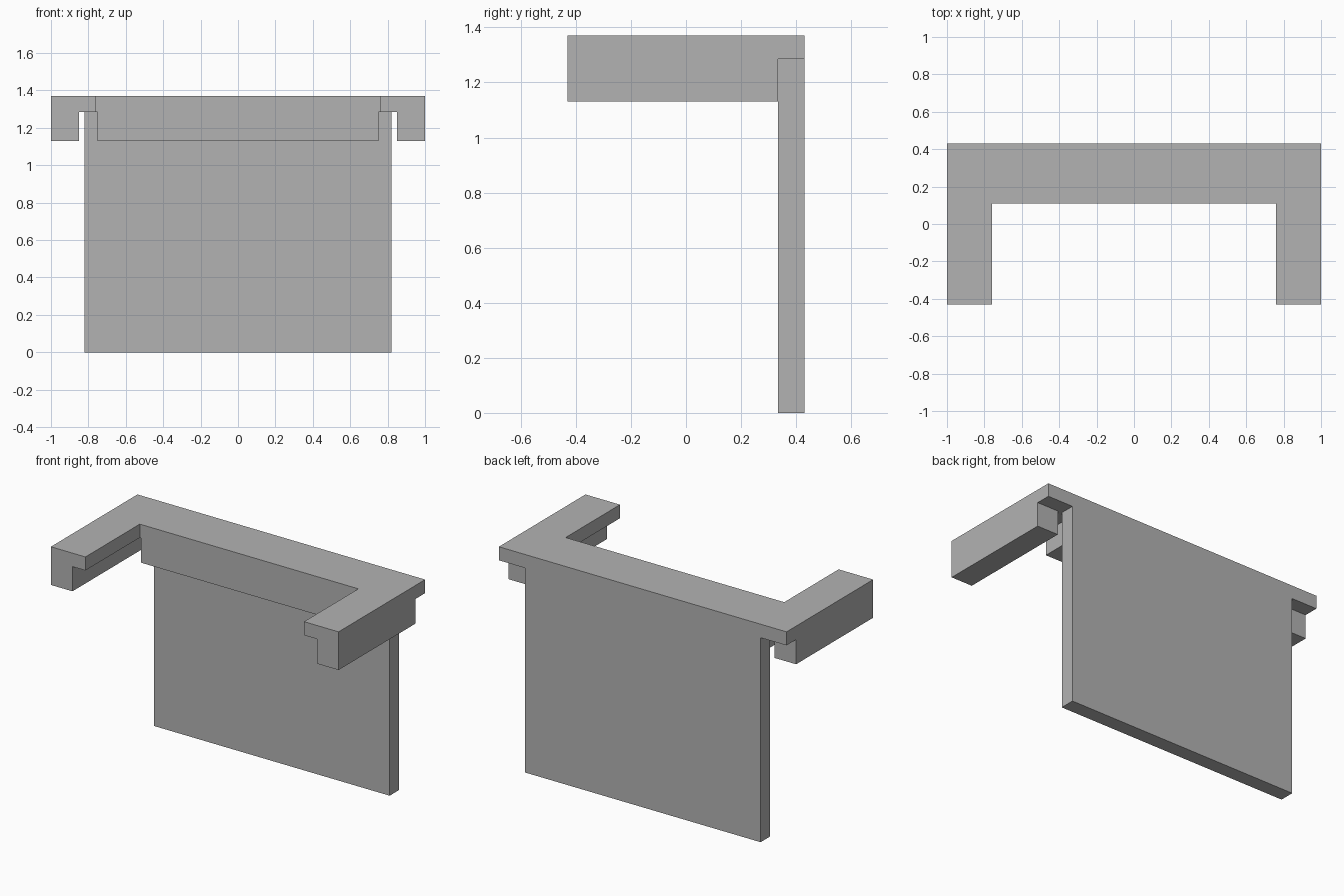
import bpy
import bmesh

cube = bpy.data.objects.get("Cube")
if cube:
    bpy.data.objects.remove(cube, do_unlink=True)

grey = bpy.data.materials.new("plain_grey")
colour = (0.45, 0.45, 0.45, 1)
grey.diffuse_color = colour
grey.use_nodes = True
grey.node_tree.nodes["Principled BSDF"].inputs["Base Color"].default_value = colour

# Shared levels and depths
FRONT, BACK = -0.43, 0.43
APRON_FRONT, PANEL_FRONT = 0.11, 0.335
RAIL_BOTTOM, SLAB_BOTTOM, TOP = 1.13, 1.285, 1.37


def prism(name, outline, z0, z1):
    """Extrude a flat outline from z0 up to z1."""
    bm = bmesh.new()
    base = bm.faces.new([bm.verts.new((x, y, z0)) for x, y in outline])
    new = bmesh.ops.extrude_face_region(bm, geom=[base])["geom"]
    verts = [v for v in new if isinstance(v, bmesh.types.BMVert)]
    bmesh.ops.translate(bm, verts=verts, vec=(0, 0, z1 - z0))
    bmesh.ops.recalc_face_normals(bm, faces=bm.faces)
    mesh = bpy.data.meshes.new(name)
    bm.to_mesh(mesh)
    bm.free()
    mesh.materials.append(grey)
    obj = bpy.data.objects.new(name, mesh)
    bpy.context.collection.objects.link(obj)
    return obj


def box(name, x0, x1, y0, y1, z0, z1):
    return prism(name, [(x0, y0), (x1, y0), (x1, y1), (x0, y1)], z0, z1)


# U-shaped top slab, drawn as one half and mirrored
half = [(1, BACK), (1, FRONT), (0.76, FRONT), (0.76, APRON_FRONT)]
prism("top_slab", half + [(-x, y) for x, y in reversed(half)], SLAB_BOTTOM, TOP)

# Outer rails under the two arms
for side, s in (("left", 1), ("right", -1)):
    x0, x1 = sorted((s * 0.85, s))
    box(side + "_arm_rail", x0, x1, FRONT, PANEL_FRONT, RAIL_BOTTOM, SLAB_BOTTOM)

# Apron under the slab, and the tall panel behind it
box("apron", -0.75, 0.75, APRON_FRONT, PANEL_FRONT, RAIL_BOTTOM, SLAB_BOTTOM)
box("back_panel", -0.82, 0.82, PANEL_FRONT, BACK, 0, SLAB_BOTTOM)
